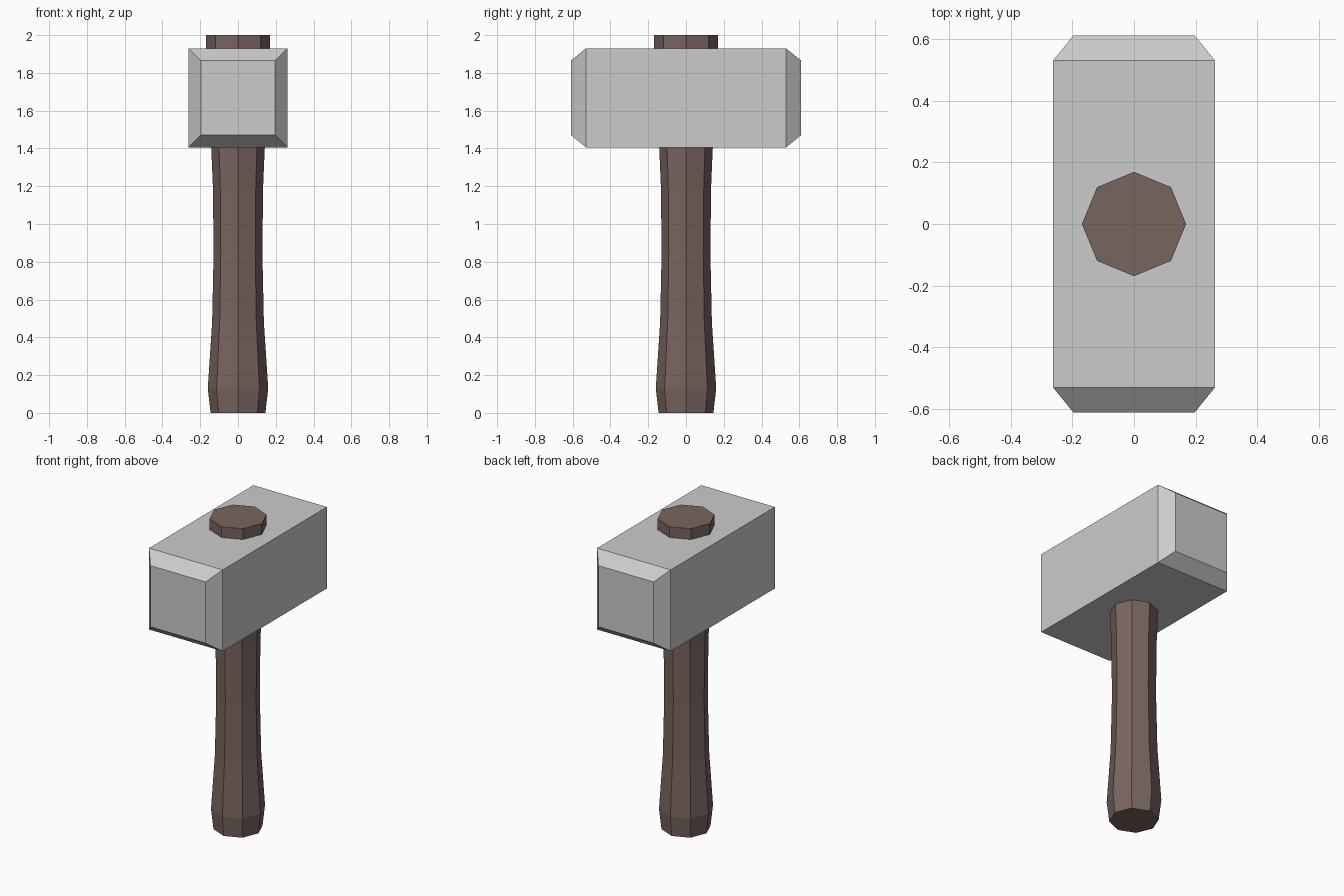
import bpy, bmesh
from math import pi, sin, cos, sqrt
from mathutils import Matrix

if "Cube" in bpy.data.objects:
    bpy.data.objects.remove(bpy.data.objects["Cube"])


def loft(name, sides, rings, color, turn=0.0, matrix=Matrix()):
    """Stack regular polygon rings given as (height, radius) and cap both ends."""
    bm = bmesh.new()
    loops = []
    for z, r in rings:
        angles = [turn + 2 * pi * i / sides for i in range(sides)]
        loops.append([bm.verts.new((r * cos(a), r * sin(a), z)) for a in angles])
    for low, high in zip(loops, loops[1:]):
        for i in range(sides):
            j = (i + 1) % sides
            bm.faces.new((low[i], low[j], high[j], high[i]))
    bm.faces.new(loops[0][::-1])
    bm.faces.new(loops[-1])
    bm.transform(matrix)
    bmesh.ops.recalc_face_normals(bm, faces=bm.faces)
    mesh = bpy.data.meshes.new(name)
    bm.to_mesh(mesh)
    bm.free()
    obj = bpy.data.objects.new(name, mesh)
    bpy.context.collection.objects.link(obj)
    if color:
        mat = bpy.data.materials.new(name + "_material")
        mat.diffuse_color = color
        mat.use_nodes = True
        mat.node_tree.nodes["Principled BSDF"].inputs["Base Color"].default_value = mat.diffuse_color
        mesh.materials.append(mat)
    return obj


# Eight-sided wooden handle, waisted in the middle and running through the head
loft("handle", 8,
     [(0, 0.145), (0.13, 0.16), (0.48, 0.137), (0.85, 0.129),
      (1.2, 0.133), (1.5, 0.146), (1.9, 0.168), (2.0, 0.169)],
     (0.19, 0.13, 0.115, 1))

# Square block head along y, with chamfered striking faces
body, face = 0.262 * sqrt(2), 0.197 * sqrt(2)
loft("head", 4,
     [(-0.61, face), (-0.53, body), (0.53, body), (0.61, face)],
     None, turn=pi / 4,
     matrix=Matrix.Translation((0, 0, 1.668)) @ Matrix.Rotation(pi / 2, 4, 'X'))
